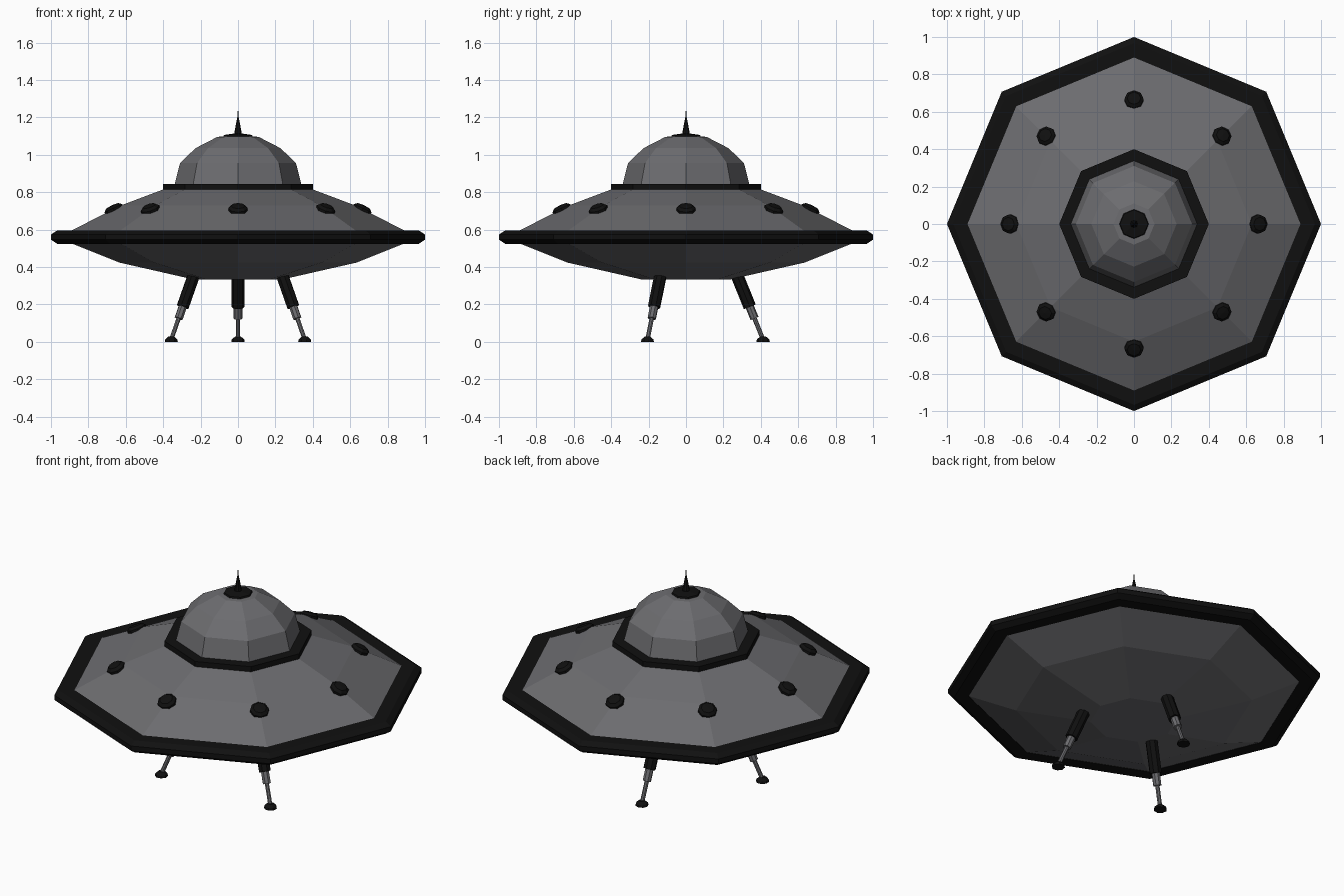
import bpy, bmesh
from math import cos, sin, pi, radians
from mathutils import Vector, Matrix

if "Cube" in bpy.data.objects:
    bpy.data.objects.remove(bpy.data.objects["Cube"])

SIDES = 8


def material(name, rgb):
    m = bpy.data.materials.new(name)
    m.diffuse_color = (*rgb, 1)
    m.use_nodes = True
    m.node_tree.nodes["Principled BSDF"].inputs["Base Color"].default_value = m.diffuse_color
    return m


GREY = material("hull_grey", (0.15, 0.15, 0.16))
BLACK = material("trim_black", (0.005, 0.005, 0.005))


def lathe(name, profile, mat, matrix=Matrix(), closed=False):
    """Revolve (radius, height) points into a flat-shaded octagonal part."""
    bm = bmesh.new()
    rings = []
    for r, z in profile:
        if r == 0:
            rings.append([bm.verts.new((0, 0, z))] * SIDES)
        else:
            rings.append([bm.verts.new((r * cos(2 * pi * i / SIDES),
                                        r * sin(2 * pi * i / SIDES), z))
                          for i in range(SIDES)])
    pairs = list(zip(rings, rings[1:]))
    if closed:
        pairs.append((rings[-1], rings[0]))
    for a, b in pairs:
        for i in range(SIDES):
            j = (i + 1) % SIDES
            bm.faces.new(dict.fromkeys((a[i], a[j], b[j], b[i])))
    bmesh.ops.recalc_face_normals(bm, faces=bm.faces)
    bm.transform(matrix)
    mesh = bpy.data.meshes.new(name)
    bm.to_mesh(mesh)
    bm.free()
    mesh.materials.append(mat)
    obj = bpy.data.objects.new(name, mesh)
    bpy.context.collection.objects.link(obj)
    return obj


def rod(name, start, end, radius, mat):
    """Straight octagonal rod between two points."""
    d = end - start
    m = Matrix.Translation(start) @ d.to_track_quat('Z', 'Y').to_matrix().to_4x4()
    lathe(name, [(0, 0), (radius, 0), (radius, d.length), (0, d.length)], mat, m)


# Saucer body
lathe("upper_hull", [(0.90, 0.59), (0.63, 0.728), (0.38, 0.822)], GREY)
lathe("lower_hull", [(0, 0.333), (0.235, 0.333), (0.635, 0.424), (0.90, 0.53)], GREY)
lathe("outer_rim", [(0.89, 0.595), (0.967, 0.595), (1.0, 0.574), (1.0, 0.546),
                    (0.967, 0.524), (0.89, 0.524)], BLACK, closed=True)

# Dome, its collar and the antenna
lathe("dome_collar", [(0.335, 0.845), (0.40, 0.845), (0.40, 0.814), (0.335, 0.814)],
      BLACK, closed=True)
lathe("dome", [(0.342, 0.83), (0.31, 0.955), (0.228, 1.035), (0.11, 1.096), (0, 1.102)], GREY)
lathe("antenna", [(0, 1.09), (0.08, 1.095), (0.075, 1.106), (0.02, 1.114),
                  (0.012, 1.16), (0.004, 1.20), (0, 1.25)], BLACK)

# Ring of domed lights, tilted to the hull slope
for i in range(SIDES):
    m = (Matrix.Rotation(2 * pi * i / SIDES, 4, 'Z')
         @ Matrix.Translation((0.664, 0, 0.709))
         @ Matrix.Rotation(radians(25), 4, 'Y'))
    lathe(f"hull_light_{i + 1}", [(0, -0.01), (0.052, -0.01), (0.052, 0.006),
                                  (0.036, 0.02), (0, 0.024)], BLACK, m)

# Three splayed telescopic legs
for i, angle in enumerate((90, 210, 330), 1):
    turn = Matrix.Rotation(radians(angle), 4, 'Z')

    def at(z):
        return turn @ Vector((0.417 - 0.405 * z, 0, z))

    rod(f"leg_sleeve_{i}", at(0.39), at(0.187), 0.034, BLACK)
    rod(f"leg_piston_{i}", at(0.20), at(0.125), 0.023, GREY)
    rod(f"leg_rod_{i}", at(0.14), at(0.02), 0.012, GREY)
    foot = turn @ Matrix.Translation((0.412, 0, 0))
    lathe(f"foot_{i}", [(0, 0), (0.036, 0), (0.033, 0.013), (0.016, 0.028), (0, 0.03)],
          BLACK, foot)
